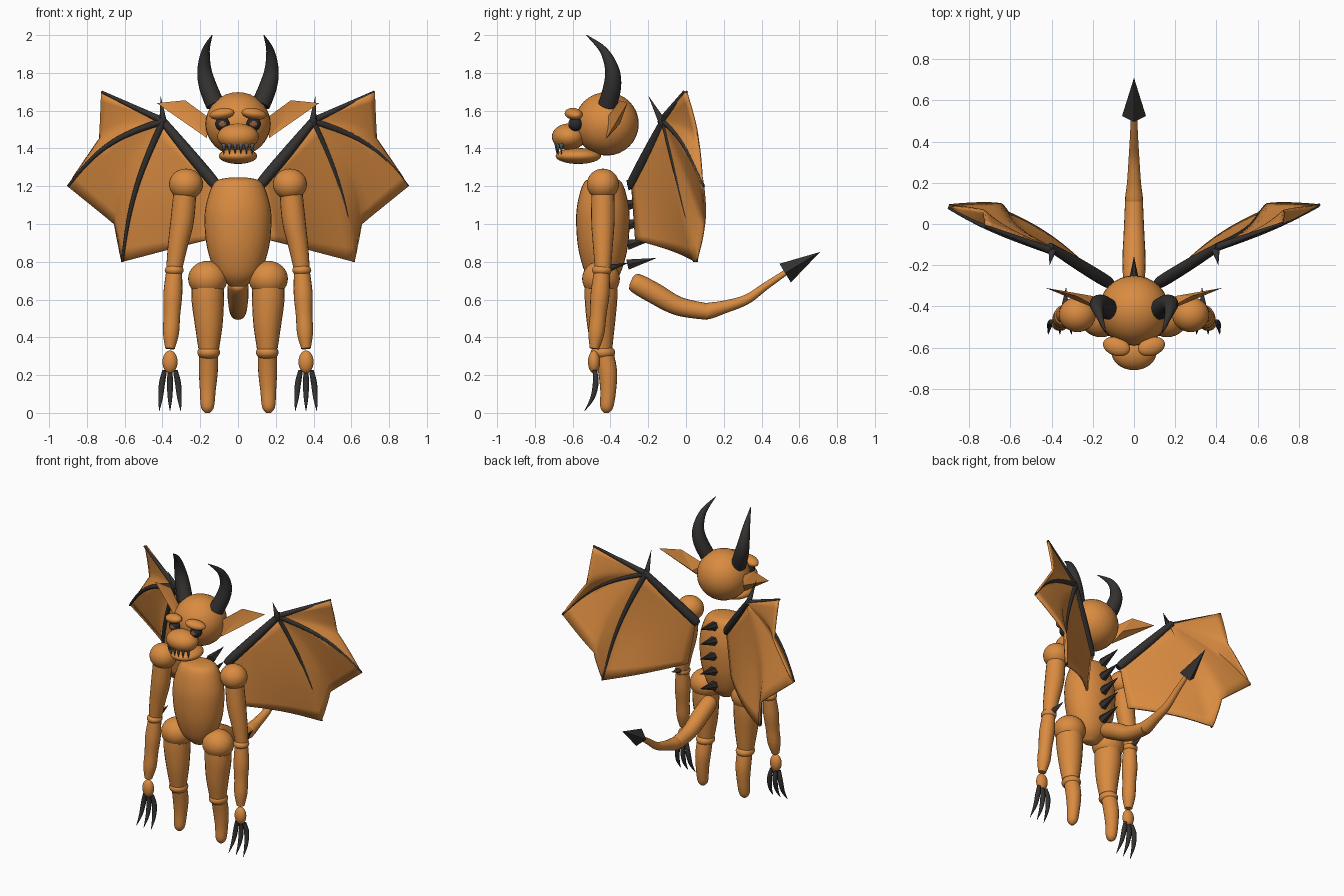
import bpy, bmesh, math
from mathutils import Vector, Matrix

cube = bpy.data.objects.get("Cube")
if cube:
    bpy.data.objects.remove(cube)


def material(name, r, g, b):
    m = bpy.data.materials.new(name)
    m.use_nodes = True
    m.diffuse_color = (r, g, b, 1)
    m.node_tree.nodes["Principled BSDF"].inputs["Base Color"].default_value = (r, g, b, 1)
    return m


SKIN = material("orange skin", 0.70, 0.26, 0.052)
HORN = material("charcoal horn", 0.035, 0.032, 0.03)
TOOTH = material("grey tooth", 0.16, 0.18, 0.2)
EYE = material("black eye", 0.02, 0.023, 0.03)
IRIS = material("brown iris", 0.3, 0.1, 0.03)


def finish(bm, name, *mats, angle=45):
    bmesh.ops.recalc_face_normals(bm, faces=bm.faces)
    mesh = bpy.data.meshes.new(name)
    bm.to_mesh(mesh)
    bm.free()
    for m in mats:
        mesh.materials.append(m)
    for p in mesh.polygons:
        p.use_smooth = True
    mesh.set_sharp_from_angle(angle=math.radians(angle))
    obj = bpy.data.objects.new(name, mesh)
    bpy.context.collection.objects.link(obj)
    return obj


def ball(name, centre, size, mat):
    bm = bmesh.new()
    bmesh.ops.create_uvsphere(bm, u_segments=32, v_segments=16, radius=1)
    bm.transform(Matrix.Translation(centre) @ Matrix.Diagonal((*size, 1)))
    return finish(bm, name, mat)


def spike(name, base, tip, radius, mat, sides=8):
    base, tip = Vector(base), Vector(tip)
    axis = tip - base
    bm = bmesh.new()
    bmesh.ops.create_cone(bm, cap_ends=True, segments=sides, radius1=radius,
                          radius2=0, depth=axis.length)
    turn = axis.to_track_quat('Z', 'X').to_matrix().to_4x4()
    bm.transform(Matrix.Translation((base + tip) / 2) @ turn)
    return finish(bm, name, mat)


def tube(name, points, mat, sides=20, depth=1.0, steps=5, ref=(0, 1, 0)):
    """Loft round sections along a smooth path of (x, y, z, radius)."""
    pts = [Vector(p) for p in points]
    pts = [pts[0]] + pts + [pts[-1]]
    path = []
    for a, b, c, d in zip(pts, pts[1:], pts[2:], pts[3:]):
        for i in range(steps):
            t = i / steps
            path.append(b + (c - a) * (t / 2) + (a * 2 - b * 5 + c * 4 - d) * (t * t / 2)
                        + (b * 3 - a - c * 3 + d) * (t ** 3 / 2))
    path.append(pts[-1])
    bm = bmesh.new()
    rings = []
    for i, p in enumerate(path):
        t = (path[min(i + 1, len(path) - 1)] - path[max(i - 1, 0)]).to_3d().normalized()
        u = t.cross(Vector(ref)).normalized()
        v = u.cross(t)
        r = max(p[3], 0.001)
        rings.append([bm.verts.new(p.to_3d() + u * r * math.cos(k * math.tau / sides)
                                   + v * r * depth * math.sin(k * math.tau / sides))
                      for k in range(sides)])
    for a, b in zip(rings, rings[1:]):
        for k in range(sides):
            j = (k + 1) % sides
            bm.faces.new((a[k], a[j], b[j], b[k]))
    bm.faces.new(rings[0])
    bm.faces.new(rings[-1])
    return finish(bm, name, mat)


# Torso, spine and tail
tube("torso", [(0, -.44, 1.245, .05), (0, -.44, 1.22, .125), (0, -.44, 1.1, .17),
               (0, -.44, .98, .176), (0, -.44, .85, .158), (0, -.44, .73, .11),
               (0, -.44, .67, .04)], SKIN, sides=32, depth=.8)
for i in range(5):
    z = .785 + .105 * i
    spike(f"spine_spike_{i + 1}", (0, -.31, z), (0, -.155, z + .035), .032, HORN, 6)
tube("tail_base", [(0, -.29, .7, .02), (0, -.27, .69, .05), (0, -.17, .635, .056),
                   (0, -.04, .565, .05), (0, .12, .535, .043)], SKIN, ref=(1, 0, 0))
tube("tail_end", [(0, .09, .535, .03), (0, .12, .54, .043), (0, .2, .56, .034),
                  (0, .32, .6, .026), (0, .42, .67, .02), (0, .53, .745, .015)],
     SKIN, ref=(1, 0, 0))
spike("tail_barb", (0, .525, .74), (0, .71, .852), .058, HORN, 4)

# Head
ball("head", (0, -.42, 1.53), (.172, .17, .168), SKIN)
ball("snout", (0, -.62, 1.462), (.11, .09, .07), SKIN)
ball("jaw", (0, -.57, 1.36), (.102, .12, .042), SKIN)
for i in range(6):
    x = -.075 + .03 * i
    y = -.61 - .075 * math.sqrt(1 - (x / .1) ** 2)
    spike(f"tooth_{i + 1}", (x, y, 1.425), (x, y, 1.365), .013, TOOTH)


def make_eye(name, x):
    bm = bmesh.new()
    bmesh.ops.create_uvsphere(bm, u_segments=24, v_segments=16, radius=.038)
    for f in bm.faces:
        f.material_index = int(f.calc_center_median().normalized().y < -.9)
    bm.transform(Matrix.Translation((x, -.585, 1.53)))
    finish(bm, name, EYE, IRIS)


def make_ear(name, s):
    bm = bmesh.new()
    rim = [(.43, -.31, 1.64), (.28, -.35, 1.655), (.15, -.42, 1.56), (.165, -.42, 1.455)]
    front = [bm.verts.new((s * x, y, z)) for x, y, z in rim]
    back = bm.verts.new((s * .2, -.35, 1.53))
    fold = bm.verts.new((s * .25, -.365, 1.57))
    for a, b in zip(front, front[1:] + front[:1]):
        bm.faces.new((a, b, fold))
        bm.faces.new((b, a, back))
    finish(bm, name, SKIN, angle=20)


# Wing: bones sweep out from the elbow, membrane panels span between them
ELBOW = Vector((.395, -.12, 1.545))
ROOT = Vector((.12, -.285, 1.21))


def curve(a, b, sag=(0, 0, 0)):
    a, b, sag = Vector(a), Vector(b), Vector(sag)
    return lambda t: a.lerp(b, t) + sag * math.sin(math.pi * t)


BONES = {"upper": curve(ELBOW, (.722, 0, 1.70)),
         "outer": curve(ELBOW, (.9, .09, 1.2), (.04, 0, .045)),
         "lower": curve(ELBOW, (.613, .055, .8), (.04, 0, 0))}
INNER = curve(ROOT, (.17, -.265, .915))


def make_wing(side, s):
    bm = bmesh.new()
    n = 10
    for a, b, pull, billow in ((BONES["upper"], BONES["outer"], .08, .02),
                               (BONES["outer"], BONES["lower"], .105, .025),
                               (BONES["lower"], INNER, 0, .035)):
        grid = []
        for i in range(n + 1):
            row = []
            for j in range(n + 1):
                t, u = i / n, j / n
                p = a(t).lerp(b(t), u)
                p.x -= pull * t * t * (1 - abs(2 * u - 1))
                p.y += billow * t * math.sin(math.pi * u)
                row.append(bm.verts.new((s * p.x, p.y, p.z)))
            grid.append(row)
        for i in range(n):
            for j in range(n):
                bm.faces.new((grid[i][j], grid[i + 1][j], grid[i + 1][j + 1], grid[i][j + 1]))
    bmesh.ops.remove_doubles(bm, verts=bm.verts, dist=.0005)
    web = finish(bm, side + "_wing_membrane", SKIN)
    solid = web.modifiers.new("thickness", 'SOLIDIFY')
    solid.thickness = .014
    solid.offset = 0
    shift = -.012 if s < 0 else .004
    for name, bone in BONES.items():
        pts = [bone(k / 5) for k in range(6)]
        tube(f"{side}_wing_{name}_bone",
             [(s * p.x, p.y + shift, p.z, .019 - .0025 * k) for k, p in enumerate(pts)],
             HORN, sides=10, steps=3)
    tube(side + "_wing_arm", [(s * .115, -.29, 1.2, .022), (s * .14, -.275, 1.235, .03),
                              (s * .27, -.195, 1.39, .029), (s * .41, -.11, 1.56, .02)],
         HORN, sides=12)
    spike(side + "_wing_thumb", (s * .395, -.12, 1.53), (s * .41, -.2, 1.68), .022, HORN)


# Paired parts
for side, s in (("left", 1), ("right", -1)):
    def limb(name, pts, mat=SKIN, **kw):
        tube(f"{side}_{name}", [(s * x, y, z, r) for x, y, z, r in pts], mat, **kw)

    make_eye(side + "_eye", s * .083)
    make_ear(side + "_ear", s)
    make_wing(side, s)
    brow = ball(side + "_brow", (0, 0, 0), (.068, .045, .03), SKIN)
    brow.rotation_euler = (0, s * .15, -s * -.3)
    brow.location = (s * .085, -.595, 1.583)
    limb("horn", [(.12, -.415, 1.63, .05), (.16, -.39, 1.73, .047), (.178, -.392, 1.82, .037),
                  (.17, -.437, 1.92, .021), (.137, -.527, 2, .002)], HORN)

    # Arm
    ball(side + "_shoulder", (s * .275, -.44, 1.21), (.09, .085, .083), SKIN)
    limb("upper_arm", [(.28, -.44, 1.18, .06), (.295, -.44, 1.02, .062), (.32, -.44, .88, .052),
                       (.338, -.44, .76, .042)])
    ball(side + "_elbow", (s * .338, -.445, .755), (.05, .052, .032), SKIN)
    limb("forearm", [(.338, -.445, .75, .042), (.345, -.455, .63, .05), (.35, -.465, .52, .044),
                     (.355, -.475, .42, .042), (.36, -.485, .34, .025)])
    ball(side + "_hand", (s * .36, -.487, .27), (.04, .032, .06), SKIN)
    spike(side + "_elbow_spike", (s * .335, -.41, .765), (s * .33, -.305, .795), .02, HORN)
    for k in (-1, 0, 1):
        limb(f"claw_{k + 2}", [(.36 + k * .028, -.483, .225, .012),
                               (.36 + k * .042, -.478, .16, .016),
                               (.36 + k * .05, -.495, .08, .012),
                               (.36 + k * .057, -.537, .01, .001)], HORN, sides=10)

    # Leg
    ball(side + "_hip", (s * .16, -.45, .71), (.104, .1, .095), SKIN)
    limb("thigh", [(.16, -.45, .69, .085), (.16, -.45, .6, .086), (.155, -.45, .47, .074),
                   (.155, -.445, .34, .055)])
    ball(side + "_knee", (s * .155, -.44, .32), (.06, .065, .04), SKIN)
    limb("shin", [(.155, -.435, .32, .05), (.157, -.415, .22, .05), (.16, -.412, .12, .042),
                  (.162, -.42, .03, .034), (.162, -.422, 0, .012)])
